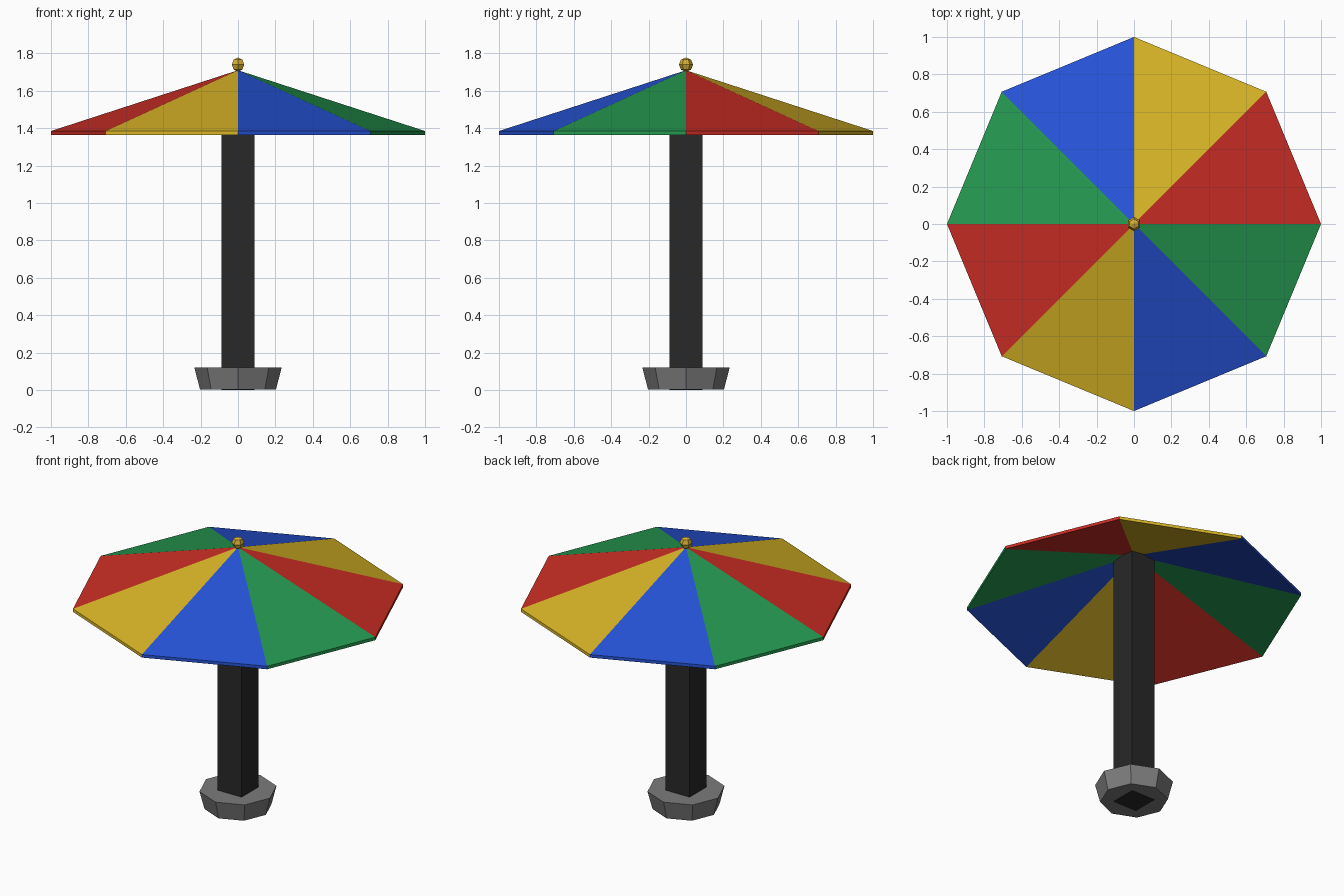
import bpy, bmesh, math

if "Cube" in bpy.data.objects:
    bpy.data.objects.remove(bpy.data.objects["Cube"])


def material(name, rgb):
    """Flat colour given as 0-255 sRGB, stored as linear."""
    lin = [((c / 255 + 0.055) / 1.055) ** 2.4 if c > 10 else c / 3294 for c in rgb]
    m = bpy.data.materials.new(name)
    m.diffuse_color = (*lin, 1)
    m.use_nodes = True
    m.node_tree.nodes["Principled BSDF"].inputs["Base Color"].default_value = m.diffuse_color
    return m


RED = material("red", (203, 45, 37))
YELLOW = material("yellow", (217, 181, 38))
BLUE = material("blue", (38, 83, 214))
GREEN = material("green", (37, 152, 80))
GOLD = material("gold", (214, 174, 50))
BLACK = material("black", (40, 40, 40))
GREY = material("grey", (124, 124, 124))


def lathe(name, profile, sides, mats, phase=0.0):
    """Flat-faced solid of revolution; the profile runs bottom to top as (radius, z).
    Sector i takes material i modulo the number of materials."""
    bm = bmesh.new()
    rings = []
    for r, z in profile:
        if r == 0:
            rings.append([bm.verts.new((0, 0, z))] * sides)
        else:
            angles = [phase + 2 * math.pi * i / sides for i in range(sides)]
            rings.append([bm.verts.new((r * math.cos(a), r * math.sin(a), z)) for a in angles])
    for low, high in zip(rings, rings[1:]):
        for i in range(sides):
            j = (i + 1) % sides
            corners = list(dict.fromkeys((low[i], low[j], high[j], high[i])))
            bm.faces.new(corners).material_index = i % len(mats)
    for ring in (rings[0], rings[-1]):
        if len(set(ring)) > 1:
            bm.faces.new(ring)
    bmesh.ops.recalc_face_normals(bm, faces=bm.faces)
    mesh = bpy.data.meshes.new(name)
    bm.to_mesh(mesh)
    bm.free()
    for m in mats:
        mesh.materials.append(m)
    ob = bpy.data.objects.new(name, mesh)
    bpy.context.collection.objects.link(ob)
    return ob


# Weighted foot: flared octagon
lathe("base", [(0.203, 0.002), (0.233, 0.12)], 8, [GREY])

# Square pole running from the ground up into the canopy
lathe("pole", [(0.123, 0.0), (0.123, 1.66)], 4, [BLACK], math.pi / 4)

# Canopy: inner cone, thin rim and outer cone in coloured sectors
lathe("canopy", [(0, 1.69), (1.0, 1.365), (1.0, 1.385), (0, 1.71)], 8,
      [RED, YELLOW, BLUE, GREEN])

# Faceted ball on top
R, ZC = 0.038, 1.74
ball = [(0, ZC - R)]
ball += [(R * math.cos(math.radians(a)), ZC + R * math.sin(math.radians(a))) for a in (-45, 0, 45)]
ball += [(0, ZC + R)]
lathe("finial", ball, 6, [GOLD], math.pi / 2)
